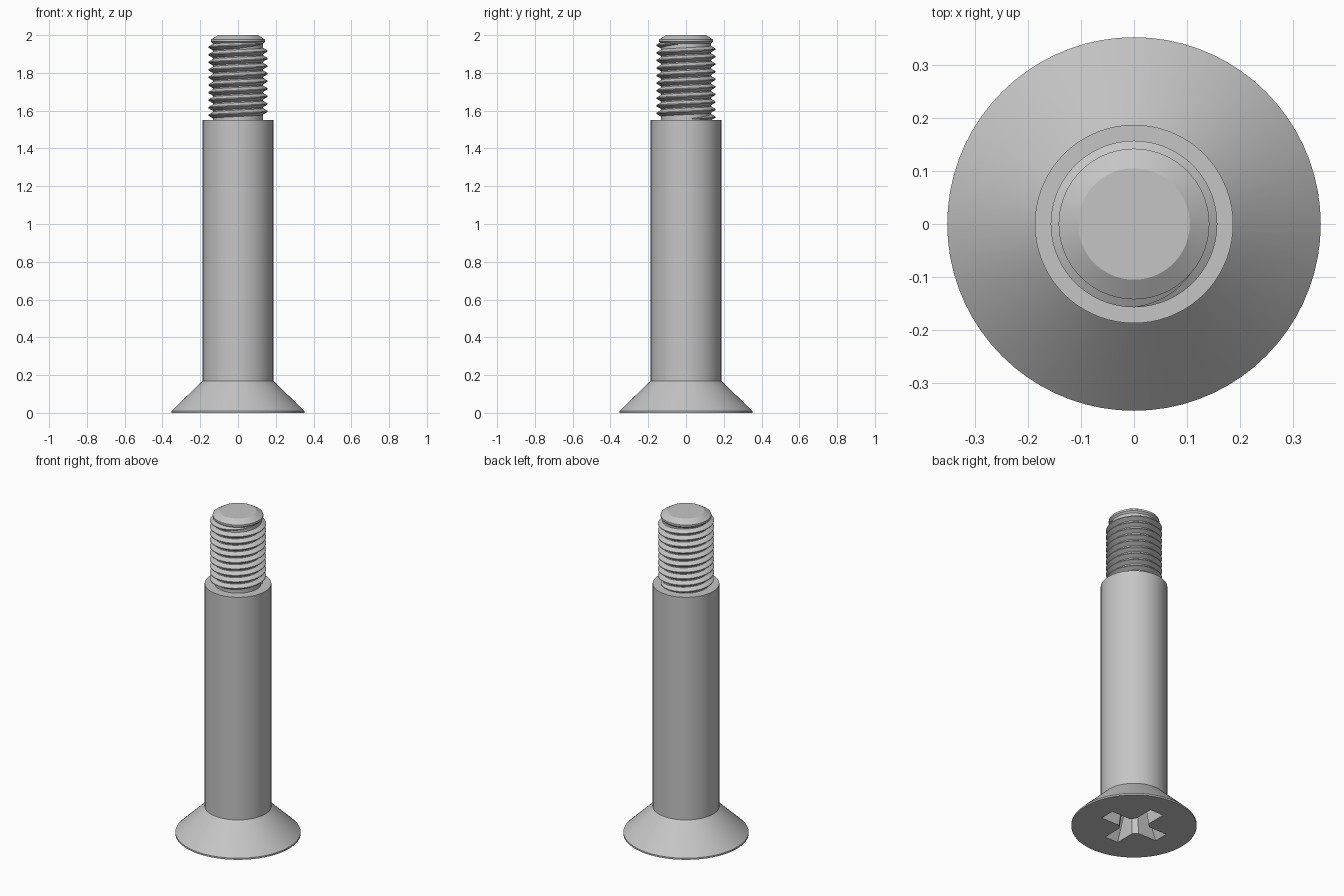
import bpy, bmesh, math
from mathutils import Matrix, Vector

cube = bpy.data.objects.get("Cube")
if cube:
    bpy.data.objects.remove(cube, do_unlink=True)

steel = bpy.data.materials.new("grey steel")
steel.use_nodes = True
STEEL = (0.56, 0.56, 0.56, 1)
steel.diffuse_color = STEEL
steel.node_tree.nodes["Principled BSDF"].inputs["Base Color"].default_value = STEEL


def make_object(name, bm):
    bmesh.ops.recalc_face_normals(bm, faces=bm.faces)
    mesh = bpy.data.meshes.new(name)
    bm.to_mesh(mesh)
    bm.free()
    mesh.materials.append(steel)
    obj = bpy.data.objects.new(name, mesh)
    bpy.context.collection.objects.link(obj)
    return obj


def select_only(obj):
    bpy.ops.object.select_all(action="DESELECT")
    obj.select_set(True)
    bpy.context.view_layer.objects.active = obj


def loft(name, rings):
    """Join successive closed rings of points and cap both ends."""
    bm = bmesh.new()
    loops = [[bm.verts.new(p) for p in ring] for ring in rings]
    count = len(loops[0])
    for a, b in zip(loops, loops[1:]):
        for i in range(count):
            j = (i + 1) % count
            bm.faces.new((a[i], a[j], b[j], b[i]))
    bm.faces.new(loops[0])
    bm.faces.new(loops[-1])
    return make_object(name, bm)


def circle(radius, z, sides=72):
    return [(radius * math.cos(math.tau * i / sides),
             radius * math.sin(math.tau * i / sides), z) for i in range(sides)]


# Countersunk head, plain shank and chamfered threaded core
profile = [(0.352, 0), (0.352, 0.01), (0.187, 0.17), (0.187, 1.55),
           (0.132, 1.55), (0.132, 1.955), (0.142, 1.965), (0.142, 1.977),
           (0.105, 2.0)]
body = loft("screw_body", [circle(r, z) for r, z in profile])


# Tapered cross recess in the underside of the head
def cross(arm, half, fillet, z):
    quarter = [Vector((arm, -half, z)), Vector((arm, half, z)),
               Vector((half + fillet, half, z)), Vector((half, half + fillet, z))]
    return [Matrix.Rotation(k * math.pi / 2, 3, "Z") @ p
            for k in range(4) for p in quarter]


cutter = loft("recess_cutter", [cross(0.208, 0.048, 0.026, -0.02),
                                cross(0.105, 0.03, 0.02, 0.19),
                                cross(0.04, 0.012, 0.008, 0.215)])
cutter.hide_render = True
cut = body.modifiers.new("recess", "BOOLEAN")
cut.operation = "DIFFERENCE"
cut.solver = "EXACT"
cut.object = cutter
select_only(body)
bpy.ops.object.modifier_apply(modifier=cut.name)
bpy.data.objects.remove(cutter, do_unlink=True)

# Helical thread ridge, fading out at both ends
PITCH, TURNS, STEPS = 0.04, 10, 60
ROOT, CREST, START = 0.129, 0.157, 1.556
sections = []
for i in range(TURNS * STEPS + 1):
    turn = i / STEPS
    fade = max(0.03, min(1, turn * 4, (TURNS - turn) * 4))
    angle = math.tau * turn
    z = START + PITCH * turn
    crest = ROOT + (CREST - ROOT) * fade
    section = [(ROOT, -0.47), (crest, -0.06), (crest, 0.06), (ROOT, 0.47)]
    sections.append([(r * math.cos(angle), r * math.sin(angle), z + s * PITCH * fade)
                     for r, s in section])
thread = loft("thread_ridge", sections)

for part in (body, thread):
    select_only(part)
    bpy.ops.object.shade_smooth_by_angle(angle=math.radians(30))
